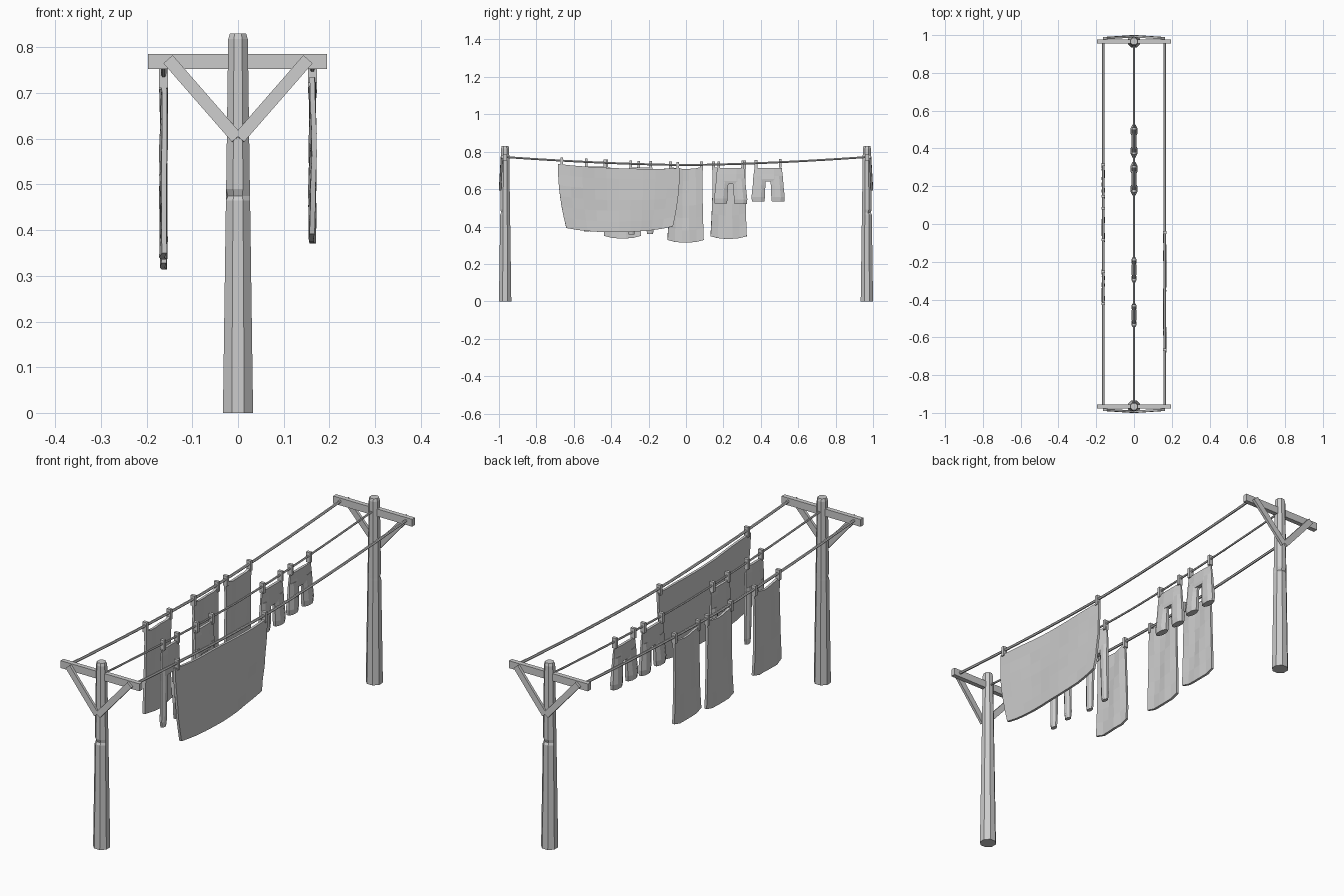
import bpy, bmesh, math, random
from mathutils import Vector, Matrix

if "Cube" in bpy.data.objects:
    bpy.data.objects.remove(bpy.data.objects["Cube"])

random.seed(4)


def finish(name, bm):
    bmesh.ops.recalc_face_normals(bm, faces=bm.faces)
    me = bpy.data.meshes.new(name)
    bm.to_mesh(me)
    bm.free()
    ob = bpy.data.objects.new(name, me)
    bpy.context.collection.objects.link(ob)
    return ob


def loft(bm, rings):
    """Skin a list of equal point rings and cap both ends."""
    vs = [[bm.verts.new(p) for p in r] for r in rings]
    n = len(vs[0])
    for a, b in zip(vs, vs[1:]):
        for i in range(n):
            j = (i + 1) % n
            bm.faces.new((a[i], a[j], b[j], b[i]))
    bm.faces.new(vs[0])
    bm.faces.new(vs[-1])


def ring(x, y, z, rx, ry, n=8):
    """Horizontal polygon ring with flat sides facing the axes."""
    k = 1 / math.cos(math.pi / n)
    return [Vector((x + k * rx * math.cos((i + .5) * 2 * math.pi / n),
                    y + k * ry * math.sin((i + .5) * 2 * math.pi / n), z)) for i in range(n)]


def bar(name, a, b, width, depth):
    """Square timber from a to b, depth measured along y."""
    a, b = Vector(a), Vector(b)
    d = (b - a).normalized()
    side = Vector((0, 1, 0)).cross(d).normalized()
    out = d.cross(side)
    m = Matrix((side * width, out * depth, b - a)).transposed().to_4x4()
    m.translation = (a + b) / 2
    bm = bmesh.new()
    bmesh.ops.create_cube(bm, size=1, matrix=m)
    return finish(name, bm)


def rope_z(y):
    return 0.729 + 0.042 * (abs(y) / 0.96) ** 1.6


# End frames: chipped octagonal post, cross beam and two braces
def end_frame(s, label):
    bm = bmesh.new()
    rings = []
    for z, r in [(0, .033), (.465, .0265), (.475, .0262), (.49, .026), (.818, .0215), (.83, .018)]:
        rg = ring(0, s * .967, z, r, r)
        if z == .475:
            for p in rg:
                if p.y * s > .967 and p.x * s > -.02:
                    p.y -= s * .006
                    p.x *= .85
        rings.append(rg)
    loft(bm, rings)
    finish(label + "_post", bm)
    bar(label + "_cross_beam", (-.197, s * .967, .769), (.195, s * .967, .769), .033, .021)
    for side, sx in (("left", -1), ("right", 1)):
        bar(f"{label}_{side}_brace", (sx * .153, s * .984, .774), (sx * .003, s * .994, .602), .027, .012)


end_frame(-1, "front")
end_frame(1, "back")

# Sagging ropes
for label, x, r in (("left", -.163, .006), ("middle", 0, .0045), ("right", .163, .006)):
    bm = bmesh.new()
    rings = []
    for i in range(17):
        y = -.967 + 1.934 * i / 16
        rings.append([(x + r * math.cos(a), y, rope_z(y) + r * math.sin(a))
                      for a in [k * math.pi / 3 for k in range(6)]])
    loft(bm, rings)
    finish(label + "_rope", bm)


# Pegs straddling the rope
def pegs(x, ys):
    for y in ys:
        z = rope_z(y)
        bm = bmesh.new()
        m = Matrix.Translation((x, y, z - .006)) @ Matrix.Diagonal((.02, .014, .046, 1))
        bmesh.ops.create_cube(bm, size=1, matrix=m)
        finish("peg", bm)


# Flat hanging cloth: corners are (y, z); the hem bulges down and narrows
def cloth(name, x, tl, tr, bl, br, top_sag, hem_drop, nu, nv, wave):
    bm = bmesh.new()
    grid = []
    for j in range(nv + 1):
        v = j / nv
        row = []
        for i in range(nu + 1):
            u = i / nu
            c = 1 - abs(2 * u - 1) ** 2.5
            yl = tl[0] + (bl[0] - tl[0]) * v ** 2
            yr = tr[0] + (br[0] - tr[0]) * v ** 2
            zt = tl[1] + (tr[1] - tl[1]) * u - top_sag * c
            zb = bl[1] + (br[1] - bl[1]) * u - hem_drop * c
            off = wave * math.sin(u * 9 + v * 3) + random.uniform(-.0015, .0015)
            row.append(bm.verts.new((x + off, yl + (yr - yl) * u, zt + (zb - zt) * v)))
        grid.append(row)
    for a, b in zip(grid, grid[1:]):
        for i in range(nu):
            bm.faces.new((a[i], a[i + 1], b[i + 1], b[i]))
    ob = finish(name, bm)
    mod = ob.modifiers.new("thickness", "SOLIDIFY")
    mod.thickness = .011
    mod.offset = 0
    return ob


cloth("bed_sheet", .163, (-.685, .735), (-.033, .712), (-.64, .392), (-.07, .40), .012, .025, 10, 6, .003)
pegs(.163, (-.665, -.045))

for i, (y0, y1, zb) in enumerate(((-.435, -.24, .35), (-.095, .095, .328), (.135, .325, .348))):
    cloth(f"towel_{i + 1}", -.163, (y0 + .008, .72), (y1 - .008, .72), (y0 - .004, zb), (y1, zb),
          .012, .014, 5, 6, .003)
    pegs(-.163, (y0 + .012, y1 - .012))


# Trousers and shorts: one flat waist loft and two fuller leg lofts
def legwear(name, yc, half, top, crotch, hem, gap, leg, flare):
    bm = bmesh.new()
    loft(bm, [ring(0, yc, z, rx, ry) for z, rx, ry in (
        (top, .006, half - .006), (top - .03, .009, half - .002),
        (crotch + .015, .012, half), (crotch, .010, half - .004))])
    inner = gap / 2
    for s in (-1, 1):
        mid = (half + inner * .5) / 2
        w = (half - inner * .5) / 2
        low = inner + leg
        end = yc + s * low
        lo = hem + random.uniform(-.004, .004)
        loft(bm, [ring(0, yc + s * mid, crotch + .03, .010, w),
                  ring(0, yc + s * (mid + low) / 2, crotch - .02, .014, (w + leg) / 2 - .002),
                  ring(0, end, lo + .025, flare, leg),
                  ring(0, end, lo, flare - .003, leg - .003)])
    finish(name, bm)
    pegs(0, (yc - half + .014, yc + half - .014))


legwear("shorts_1", .239, .078, .712, .628, .524, .034, .036, .018)
legwear("shorts_2", .439, .079, .712, .64, .53, .034, .036, .018)
legwear("trousers_1", -.483, .064, .722, .60, .376, .058, .018, .012)
legwear("trousers_2", -.242, .068, .716, .60, .357, .062, .019, .012)
